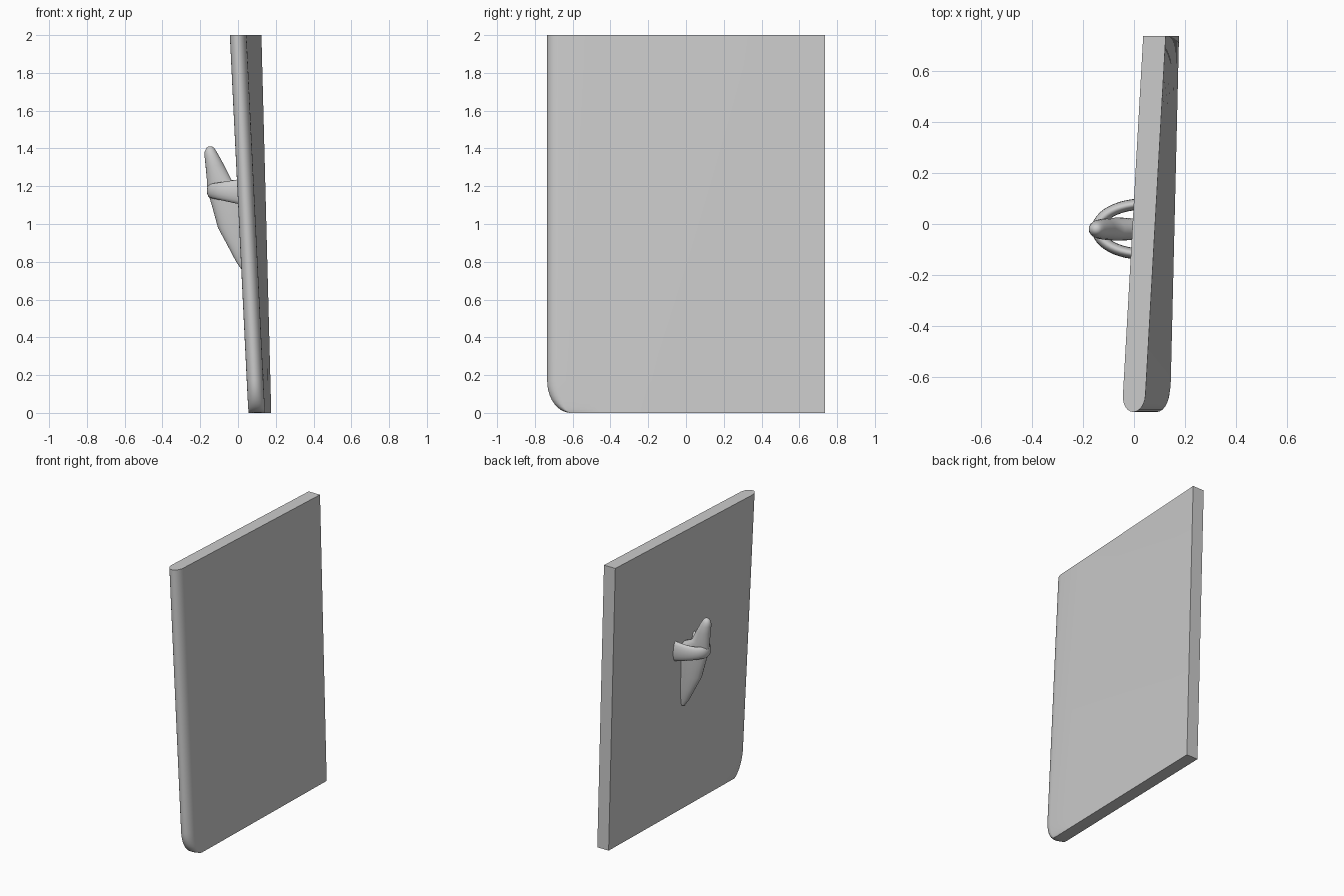
import bpy, bmesh, math

if "Cube" in bpy.data.objects:
    bpy.data.objects.remove(bpy.data.objects["Cube"])

grey = bpy.data.materials.new("light grey")
grey.diffuse_color = (0.6, 0.6, 0.6, 1)
grey.use_nodes = True
grey.node_tree.nodes["Principled BSDF"].inputs["Base Color"].default_value = grey.diffuse_color


def loft(name, rings, angle=40):
    """Skin a stack of closed rings, cap both ends and shade by angle."""
    bm = bmesh.new()
    rows = [[bm.verts.new(p) for p in ring] for ring in rings]
    n = len(rows[0])
    for a, b in zip(rows, rows[1:]):
        for i in range(n):
            j = (i + 1) % n
            bm.faces.new((a[i], a[j], b[j], b[i]))
    bm.faces.new(rows[0][::-1])
    bm.faces.new(rows[-1])
    bmesh.ops.recalc_face_normals(bm, faces=bm.faces)
    mesh = bpy.data.meshes.new(name)
    bm.to_mesh(mesh)
    bm.free()
    obj = bpy.data.objects.new(name, mesh)
    bpy.context.collection.objects.link(obj)
    mesh.materials.append(grey)
    bpy.ops.object.select_all(action='DESELECT')
    obj.select_set(True)
    bpy.context.view_layer.objects.active = obj
    bpy.ops.object.shade_smooth_by_angle(angle=math.radians(angle))
    return obj


# Slightly twisted, leaning panel
BACK, THICK, CORNER = 0.735, 0.088, 0.17


def panel_point(y, z, u):
    v, w = (y + BACK) / (2 * BACK), z / 2
    low = 0.053 + (0.088 - 0.053) * v
    high = -0.047 + (0.036 + 0.047) * v
    return (low + (high - low) * w + THICK * u, y, z)


def panel_ring(z):
    f = 1.0 if z >= CORNER else math.sqrt(max(0, 1 - ((CORNER - z) / CORNER) ** 2))
    start = -0.61 - 0.06 * f                      # where the rounded edge begins
    ys = [BACK + (start - BACK) * i / 8 for i in range(8)]
    ring = [panel_point(y, z, 0) for y in ys]
    for i in range(13):                           # rounded front edge
        t = math.pi * i / 12
        ring.append(panel_point(start - 0.065 * f * math.sin(t), z,
                                0.5 - 0.5 * math.cos(t)))
    return ring + [panel_point(y, z, 1) for y in reversed(ys)]


heights = [CORNER * (1 - math.cos(math.pi / 2 * i / 10)) for i in range(11)]
heights += [CORNER + (2 - CORNER) * i / 12 for i in range(1, 13)]
loft("panel", [panel_ring(z) for z in heights])

# Keel rising into a horn: height, outer x, inner x, half width
MID = -0.02
horn_rows = [
    (0.75, 0.025, 0.07, 0.012), (0.80, -0.010, 0.07, 0.022),
    (0.88, -0.052, 0.07, 0.030), (0.98, -0.106, 0.07, 0.037),
    (1.09, -0.136, 0.07, 0.043), (1.17, -0.160, 0.06, 0.045),
    (1.205, -0.164, 0.03, 0.045), (1.235, -0.165, -0.035, 0.043),
    (1.31, -0.172, -0.073, 0.040), (1.36, -0.177, -0.100, 0.035),
    (1.385, -0.176, -0.115, 0.028), (1.403, -0.167, -0.127, 0.019),
    (1.411, -0.155, -0.138, 0.008)]
rings = []
for z, x0, x1, half in horn_rows:
    c, r = (x0 + x1) / 2, (x1 - x0) / 2
    rings.append([(c - r * math.cos(t), MID + half * math.sin(t), z)
                  for t in (2 * math.pi * i / 20 for i in range(20))])
loft("horn", rings, 60)

# Curved collar wrapping around the horn and running into the panel
rings = []
for i in range(25):
    a = math.pi * (i / 24 - 0.5)
    out = math.cos(a)                             # 0 at the panel, 1 at the tip
    cx, cy = 0.04 - 0.183 * out, MID + 0.098 * math.sin(a)
    nx, ny = -out / 0.183, math.sin(a) / 0.098
    length = math.hypot(nx, ny)
    nx, ny = nx / length, ny / length
    zc, hz = 1.17 + 0.005 * out, 0.072 - 0.034 * out
    rings.append([(cx + nx * 0.022 * math.cos(t), cy + ny * 0.022 * math.cos(t),
                   zc + hz * math.sin(t))
                  for t in (2 * math.pi * k / 16 for k in range(16))])
loft("collar", rings, 60)
